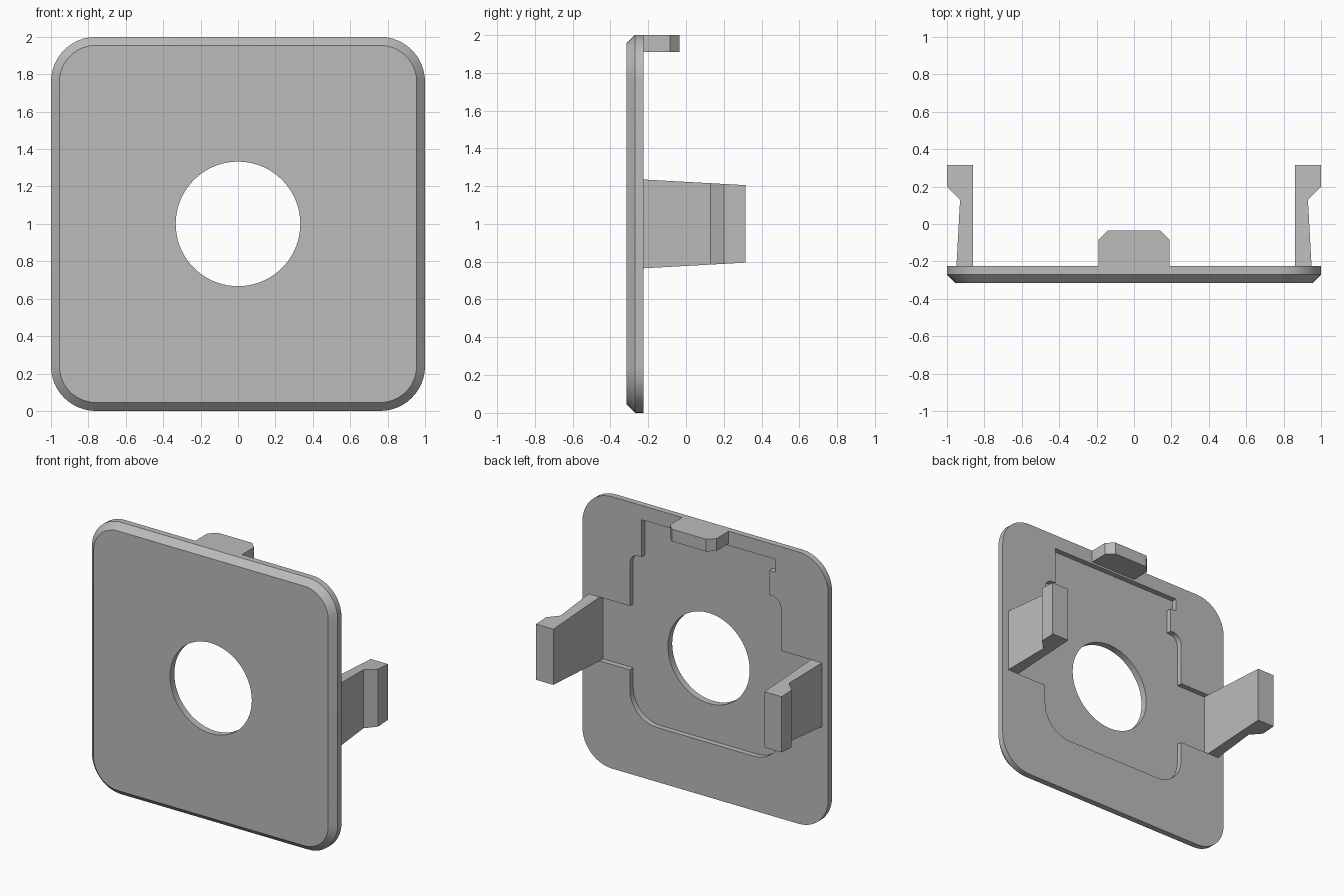
import bpy, bmesh, math

old = bpy.data.objects.get("Cube")
if old:
    bpy.data.objects.remove(old, do_unlink=True)

grey = bpy.data.materials.new("plain grey")
grey.use_nodes = True
colour = (0.5, 0.5, 0.5, 1)
grey.diffuse_color = colour
grey.node_tree.nodes["Principled BSDF"].inputs["Base Color"].default_value = colour

FRONT, BACK, FLOOR, TIP = -0.315, -0.225, -0.265, 0.315


def loft(name, loops):
    """Solid skinned through matching closed loops, capped at both ends."""
    bm = bmesh.new()
    rings = [[bm.verts.new(p) for p in loop] for loop in loops]
    n = len(rings[0])
    for a, b in zip(rings, rings[1:]):
        for i in range(n):
            j = (i + 1) % n
            bm.faces.new((a[i], a[j], b[j], b[i]))
    bm.faces.new(rings[0])
    bm.faces.new(rings[-1])
    bmesh.ops.recalc_face_normals(bm, faces=bm.faces[:])
    mesh = bpy.data.meshes.new(name)
    bm.to_mesh(mesh)
    bm.free()
    obj = bpy.data.objects.new(name, mesh)
    bpy.context.collection.objects.link(obj)
    mesh.materials.append(grey)
    return obj


def arc(cx, cz, r, start, end, steps=10):
    """Points on an arc in the x-z plane, angles in degrees."""
    angles = [math.radians(start + (end - start) * i / steps) for i in range(steps + 1)]
    return [(cx + r * math.cos(a), cz + r * math.sin(a)) for a in angles]


def at_y(points, y):
    return [(x, y, z) for x, z in points]


def rounded_square(half, r):
    c = half - r
    points = []
    for k, (sx, sz) in enumerate([(1, 1), (-1, 1), (-1, -1), (1, -1)]):
        points += arc(sx * c, 1 + sz * c, r, 90 * k, 90 * k + 90, 12)
    return points


def activate(obj):
    bpy.ops.object.select_all(action='DESELECT')
    obj.select_set(True)
    bpy.context.view_layer.objects.active = obj


def cut(target, cutter):
    cutter.hide_render = True
    mod = target.modifiers.new("cut", 'BOOLEAN')
    mod.operation = 'DIFFERENCE'
    mod.solver = 'EXACT'
    mod.object = cutter
    activate(target)
    bpy.ops.object.modifier_apply(modifier=mod.name)
    bpy.data.objects.remove(cutter, do_unlink=True)


# Face plate with a chamfered front rim
outer, inner = rounded_square(1, 0.24), rounded_square(0.955, 0.195)
plate = loft("face_plate", [at_y(inner, FRONT), at_y(outer, -0.27), at_y(outer, BACK)])

# Shallow pocket in the back, with side channels that run under the clips
side = [(0.52, 1.62)]
side += arc(0.545, 1.55, 0.07, 90, 0, 6)
side += [(0.615, 1.235), (0.9, 1.235), (0.9, 0.765), (0.615, 0.765)]
side += arc(0.395, 0.62, 0.22, 0, -90)
mirrored = [(-x, z) for x, z in reversed(side)]
key_notch = [(-0.52, 1.8), (-0.57, 1.8), (-0.57, 1.895)]
pocket = [(0.52, 1.895)] + side + mirrored + key_notch
cut(plate, loft("pocket_cutter", [at_y(pocket, FLOOR), at_y(pocket, 0)]))

# Round through hole
circle = arc(0, 1, 0.333, 0, 360, 72)[:-1]
cut(plate, loft("hole_cutter", [at_y(circle, -0.5), at_y(circle, 0)]))
activate(plate)
bpy.ops.object.shade_smooth_by_angle(angle=math.radians(30))

# Side clips with an outward hook, narrowing towards the tip
clip = [(0.86, -0.275), (0.952, -0.275), (0.93, 0.13), (1, 0.2), (1, TIP), (0.86, TIP)]


def clip_loop(sx, sz):
    def half(y):
        return 0.235 - 0.03 * (y - BACK) / (TIP - BACK)
    return [(sx * x, y, 1 + sz * half(y)) for x, y in clip]


for name, sx in (("left_clip", 1), ("right_clip", -1)):
    loft(name, [clip_loop(sx, -1), clip_loop(sx, 1)])

# Top locating tab with clipped corners
tab = [(-0.19, -0.25), (0.19, -0.25), (0.19, -0.085),
       (0.14, -0.035), (-0.14, -0.035), (-0.19, -0.085)]
loft("top_tab", [[(x, y, z) for x, y in tab] for z in (1.91, 2.0)])
